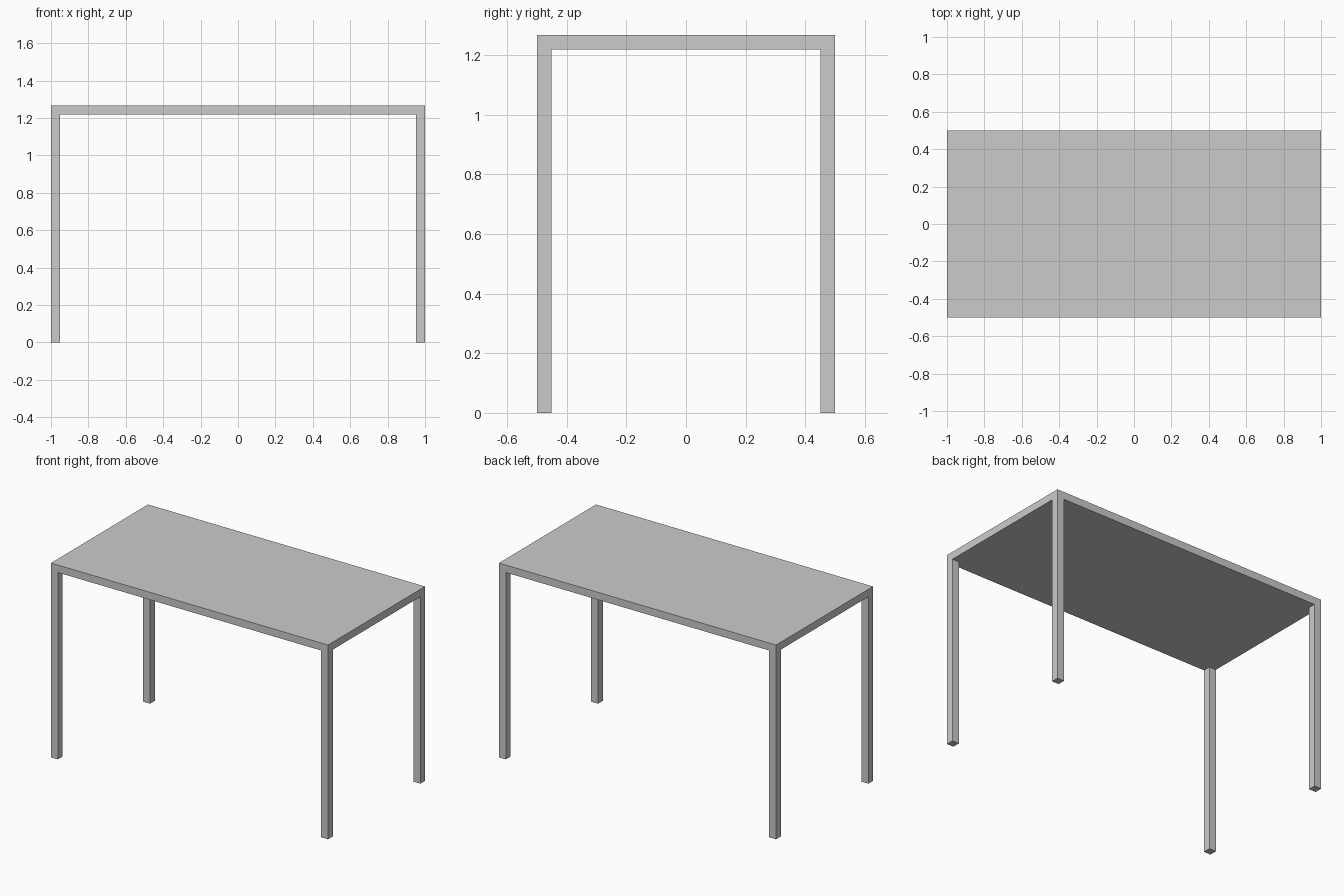
import bpy

if "Cube" in bpy.data.objects:
    bpy.data.objects.remove(bpy.data.objects["Cube"])

LENGTH, DEPTH, HEIGHT = 2.0, 1.0, 1.268
THICK = 0.049  # slab thickness and leg width


def box(name, size, center):
    bpy.ops.mesh.primitive_cube_add(size=1, location=center)
    obj = bpy.context.object
    obj.name = name
    obj.scale = size
    bpy.ops.object.transform_apply(location=False, rotation=False, scale=True)
    return obj


# Flat slab top
box("table_top", (LENGTH, DEPTH, THICK), (0, 0, HEIGHT - THICK / 2))

# Square legs, flush with the slab corners
leg_height = HEIGHT - THICK
for x_name, sx in (("left", -1), ("right", 1)):
    for y_name, sy in (("front", -1), ("back", 1)):
        box(f"{y_name}_{x_name}_leg", (THICK, THICK, leg_height),
            (sx * (LENGTH - THICK) / 2, sy * (DEPTH - THICK) / 2, leg_height / 2))
